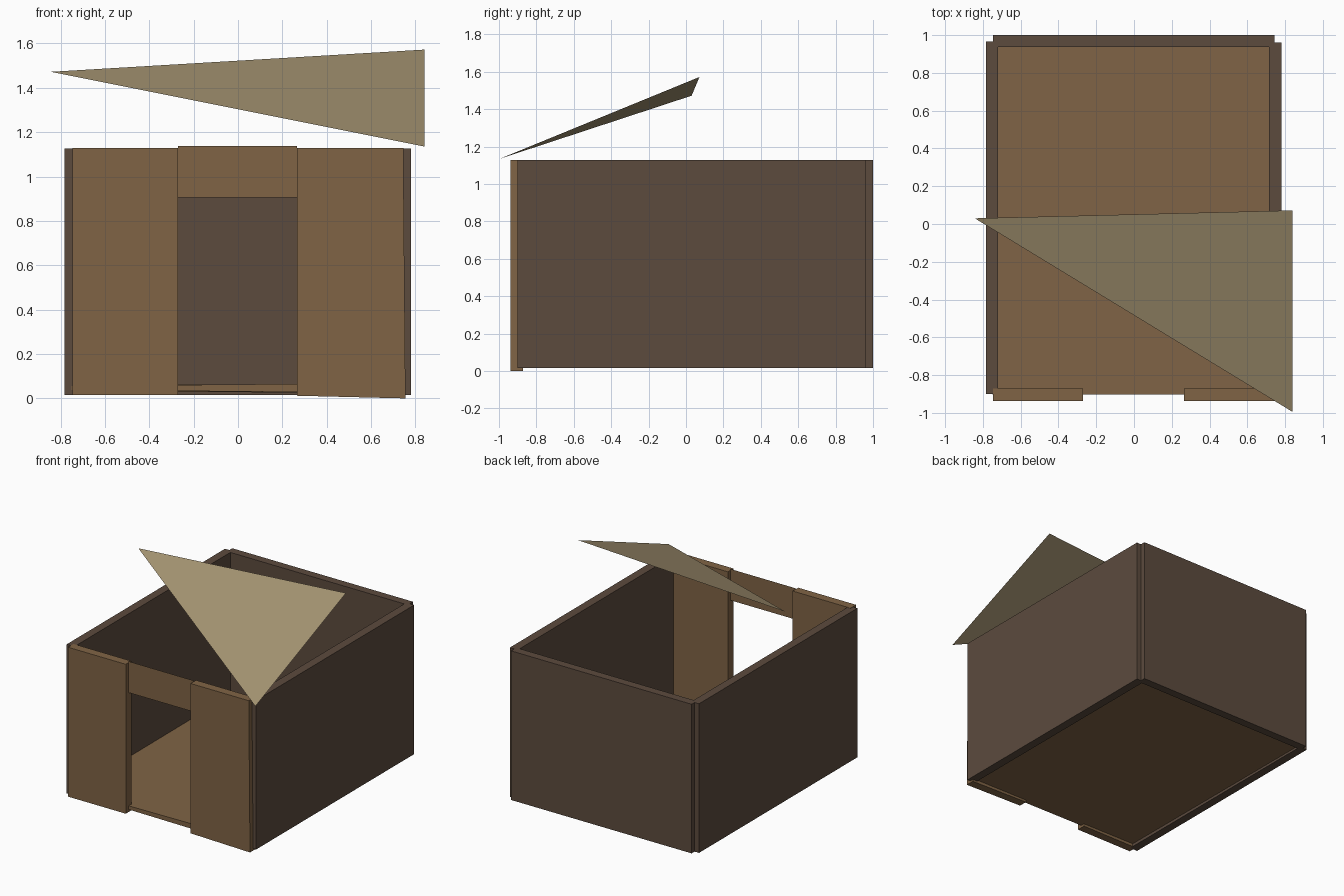
import bpy, bmesh

if "Cube" in bpy.data.objects:
    bpy.data.objects.remove(bpy.data.objects["Cube"])


def material(name, rgb):
    m = bpy.data.materials.new(name)
    m.diffuse_color = (*rgb, 1)
    m.use_nodes = True
    m.node_tree.nodes["Principled BSDF"].inputs["Base Color"].default_value = m.diffuse_color
    return m


WALL = material("dark_wood", (0.107, 0.070, 0.048))
PANEL = material("brown_wood", (0.216, 0.127, 0.060))
ROOF = material("pale_thatch", (0.38, 0.30, 0.17))


def make(name, bm, mat):
    bmesh.ops.recalc_face_normals(bm, faces=bm.faces)
    me = bpy.data.meshes.new(name)
    bm.to_mesh(me)
    bm.free()
    me.materials.append(mat)
    ob = bpy.data.objects.new(name, me)
    bpy.context.collection.objects.link(ob)
    return ob


def box(name, x, y, z, mat, warp=None):
    """Box between (min, max) pairs; warp optionally nudges single corners."""
    bm = bmesh.new()
    bmesh.ops.create_cube(bm, size=1)
    for v in bm.verts:
        side = [int(c > 0) for c in v.co]
        v.co = (x[side[0]], y[side[1]], z[side[2]])
        if warp:
            warp(v.co, side)
    return make(name, bm, mat)


def sheet(name, points, mat):
    bm = bmesh.new()
    bm.faces.new([bm.verts.new(p) for p in points])
    return make(name, bm, mat)


H = (0.015, 1.127)

# Side and back walls, notched at the corners
box("left_wall", (-0.783, -0.72), (-0.90, 0.965), H, WALL)
box("right_wall", (0.715, 0.78), (-0.90, 0.962), H, WALL)
box("back_wall", (-0.747, 0.743), (0.938, 1.0), H, WALL)


# Front panels either side of the doorway; the right one sags at its corner
def sag(co, side):
    if side[0]:
        co.x += 0.005 if side[2] == 0 else -0.005
        if side[2] == 0:
            co.z = 0.0
    elif side[2] == 0:
        co.z = 0.012


box("front_panel_left", (-0.747, -0.27), (-0.937, -0.872), (0.015, 1.129), PANEL)
box("front_panel_right", (0.265, 0.75), (-0.937, -0.872), (0.015, 1.129), PANEL, sag)

# Thin board over the doorway
sheet("door_lintel", [(-0.27, -0.903, 0.905), (0.267, -0.903, 0.905),
                      (0.267, -0.903, 1.138), (-0.27, -0.903, 1.138)], PANEL)


# Floor slab, slightly uneven along the front edge
def uneven(co, side):
    if side[1] == 0:
        lift = 0.008 if side[0] else -0.006
        co.z += lift if side[2] else -lift


box("floor", (-0.75, 0.75), (-0.903, 0.955), (0.032, 0.062), PANEL, uneven)

# Single slanted roof flap
sheet("roof_flap", [(-0.843, 0.03, 1.472), (0.84, -0.995, 1.135),
                    (0.84, 0.072, 1.572)], ROOF)
